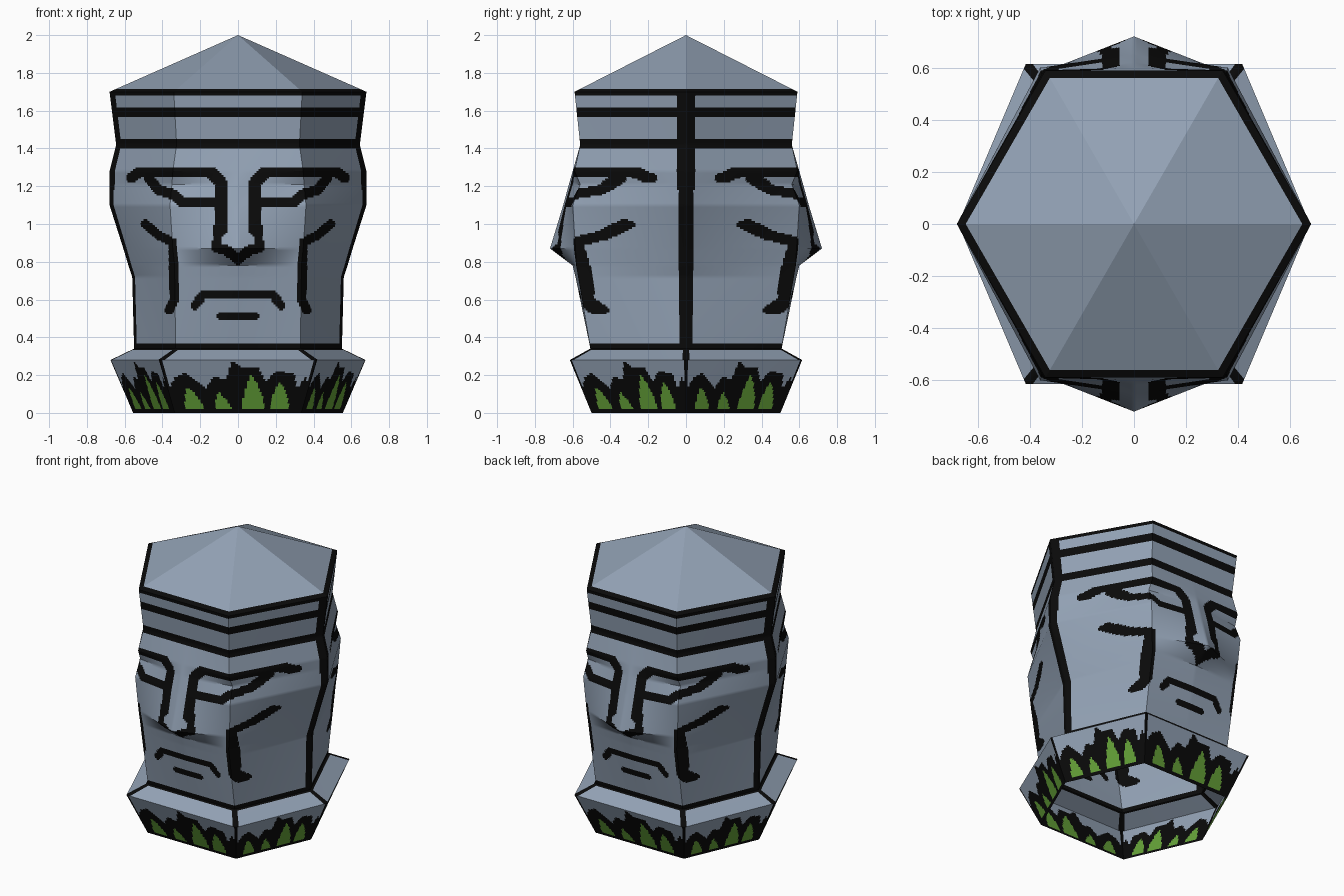
import bpy, bmesh, math
from mathutils import Vector

if "Cube" in bpy.data.objects:
    bpy.data.objects.remove(bpy.data.objects["Cube"])


def material(name, rgb):
    m = bpy.data.materials.new(name)
    m.diffuse_color = (*rgb, 1)
    m.use_nodes = True
    m.node_tree.nodes["Principled BSDF"].inputs["Base Color"].default_value = m.diffuse_color
    return m


MATS = [material("blue grey stone", (0.29, 0.36, 0.46)),
        material("black paint", (0.003, 0.003, 0.003)),
        material("moss green", (0.13, 0.36, 0.04))]
STONE, BLACK, GREEN = 0, 1, 2
CELL = 0.0105


def patch(bm, a, b, c, d, nu, nv, rule):
    """Gridded quad a-b (bottom) to d-c (top); rule(point, u, v) gives the colour."""
    def at(i, j):
        return a.lerp(b, i / nu).lerp(d.lerp(c, i / nu), j / nv)
    grid = [[bm.verts.new(at(i, j)) for i in range(nu + 1)] for j in range(nv + 1)]
    for j in range(nv):
        for i in range(nu):
            f = bm.faces.new((grid[j][i], grid[j][i + 1], grid[j + 1][i + 1], grid[j + 1][i]))
            f.material_index = rule(at(i + 0.5, j + 0.5), (i + 0.5) / nu, (j + 0.5) / nv)


def finish(bm, name):
    bmesh.ops.remove_doubles(bm, verts=bm.verts, dist=0.0005)
    me = bpy.data.meshes.new(name)
    bm.to_mesh(me)
    bm.free()
    for m in MATS:
        me.materials.append(m)
    ob = bpy.data.objects.new(name, me)
    bpy.context.collection.objects.link(ob)
    bpy.ops.object.select_all(action='DESELECT')
    ob.select_set(True)
    bpy.context.view_layer.objects.active = ob
    bpy.ops.object.shade_smooth_by_angle(angle=math.radians(30))
    return ob


def hexagon(z, v, cx, cy):
    return [Vector(p + (z,)) for p in
            ((v, 0), (cx, cy), (-cx, cy), (-v, 0), (-cx, -cy), (cx, -cy))]


def interp(points, x):
    for (x0, y0), (x1, y1) in zip(points, points[1:]):
        if x <= x1:
            return y0 + (y1 - y0) * (x - x0) / (x1 - x0)
    return points[-1][1]


# Painted face strokes in the front view (half width, path of x, z)
STROKES = [
    (0.028, [(0.14, 1.275), (0.52, 1.275), (0.565, 1.245)]),                 # brow
    (0.027, [(0.09, 1.115), (0.30, 1.115), (0.34, 1.155), (0.42, 1.18), (0.47, 1.24)]),  # eye
    (0.032, [(0.14, 1.27), (0.09, 1.22), (0.088, 0.97)]),                    # nose side
    (0.026, [(0.105, 0.98), (0.112, 0.875), (0.06, 0.86), (0.0, 0.81)]),     # nostril
    (0.024, [(0.49, 1.0), (0.42, 0.94), (0.345, 0.90), (0.337, 0.60), (0.365, 0.545)]),  # cheek
    (0.023, [(0.0, 0.627), (0.18, 0.627), (0.23, 0.57)]),                    # mouth
    (0.022, [(0.0, 0.513), (0.09, 0.513)]),                                  # lower lip
]
BANDS = [(0.33, 0.362), (1.40, 1.448), (1.57, 1.622), (1.68, 1.71)]


def near_path(x, z, width, path):
    for (x0, z0), (x1, z1) in zip(path, path[1:]):
        dx, dz = x1 - x0, z1 - z0
        t = max(0, min(1, ((x - x0) * dx + (z - z0) * dz) / (dx * dx + dz * dz)))
        if math.hypot(x - x0 - t * dx, z - z0 - t * dz) < width:
            return True
    return False


def head_rule(p, u, v):
    if any(lo < p.z < hi for lo, hi in BANDS):
        return BLACK
    if abs(p.y) < interp([(0.3, 0.03), (0.8, 0.035), (1.4, 0.047), (1.8, 0.047)], p.z):
        return BLACK
    return BLACK if any(near_path(p.x, p.z, w, s) for w, s in STROKES) else STONE


# Head: one quarter (front centre, front corner, side ridge), mirrored twice
# z, side ridge x, corner x, corner y, centre y
PROFILE = [(0.335, 0.55, 0.33, 0.505, 0.505), (0.72, 0.56, 0.335, 0.57, 0.585),
           (0.78, 0.58, 0.335, 0.58, 0.60), (0.87, 0.607, 0.345, 0.585, 0.72),
           (1.10, 0.68, 0.36, 0.60, 0.65), (1.21, 0.68, 0.35, 0.56, 0.62),
           (1.28, 0.68, 0.345, 0.59, 0.60), (1.42, 0.645, 0.325, 0.56, 0.56),
           (1.70, 0.68, 0.34, 0.59, 0.59)]
bm = bmesh.new()
for lo, hi in zip(PROFILE, PROFILE[1:]):
    (a, b, c), (d, e, f) = [(Vector((0, -m, z)), Vector((cx, -cy, z)), Vector((v, 0, z)))
                            for z, v, cx, cy, m in (lo, hi)]
    rows = max(1, math.ceil((hi[0] - lo[0]) / CELL))
    patch(bm, a, b, e, d, 32, rows, head_rule)
    patch(bm, b, c, f, e, 60, rows, head_rule)
head = finish(bm, "head")
mirror = head.modifiers.new("mirror", 'MIRROR')
mirror.use_axis = (True, True, False)

# Roof: low six-sided pyramid with a black rim
bm = bmesh.new()
rim = hexagon(1.70, 0.68, 0.34, 0.59)
apex = Vector((0, 0, 2.0))
inner = [p.lerp(apex, 0.05) for p in rim]
for i in range(6):
    k = (i + 1) % 6
    edge = [bm.verts.new(p) for p in (rim[i], rim[k], inner[k], inner[i])]
    bm.faces.new(edge).material_index = BLACK
    bm.faces.new([bm.verts.new(p) for p in (inner[i], inner[k], apex)])
bmesh.ops.remove_doubles(bm, verts=bm.verts, dist=0.0005)
roof = finish(bm, "roof")
for poly in roof.data.polygons:
    poly.use_smooth = False

# Collar: flared hexagon, open below, the same moss pattern on all six sides
TUFTS = [(0.0, 0.12), (0.07, 0.19), (0.14, 0.21), (0.22, 0.17), (0.27, 0.13), (0.33, 0.19),
         (0.42, 0.18), (0.46, 0.275), (0.52, 0.24), (0.64, 0.235), (0.69, 0.17),
         (0.76, 0.22), (0.88, 0.21), (0.92, 0.13), (0.96, 0.19), (1.0, 0.13)]
BLADES = [(0.17, 0.07, 0.14), (0.39, 0.06, 0.11), (0.62, 0.085, 0.205), (0.82, 0.075, 0.165)]


def moss_rule(p, u, v):
    if p.z < 0.025 or min(u, 1 - u) < 0.02:
        return BLACK
    for centre, half, tip in BLADES:
        t = (p.z - 0.025) / (tip - 0.025)
        if t < 1 and abs(u - centre + 0.03 * t) < half * (1 - t ** 1.6):
            return GREEN
    return BLACK if p.z < interp(TUFTS, u) else STONE


def slope_rule(p, u, v):
    return BLACK if min(u, 1 - u) < 0.025 or v > 0.88 else STONE


bm = bmesh.new()
rings = [hexagon(0, 0.555, 0.335, 0.50), hexagon(0.28, 0.675, 0.415, 0.615),
         hexagon(0.34, 0.55, 0.33, 0.507)]
for i in range(6):
    k = (i + 1) % 6
    patch(bm, rings[0][i], rings[0][k], rings[1][k], rings[1][i], 64, 28, moss_rule)
    patch(bm, rings[1][i], rings[1][k], rings[2][k], rings[2][i], 64, 9, slope_rule)
finish(bm, "collar")
